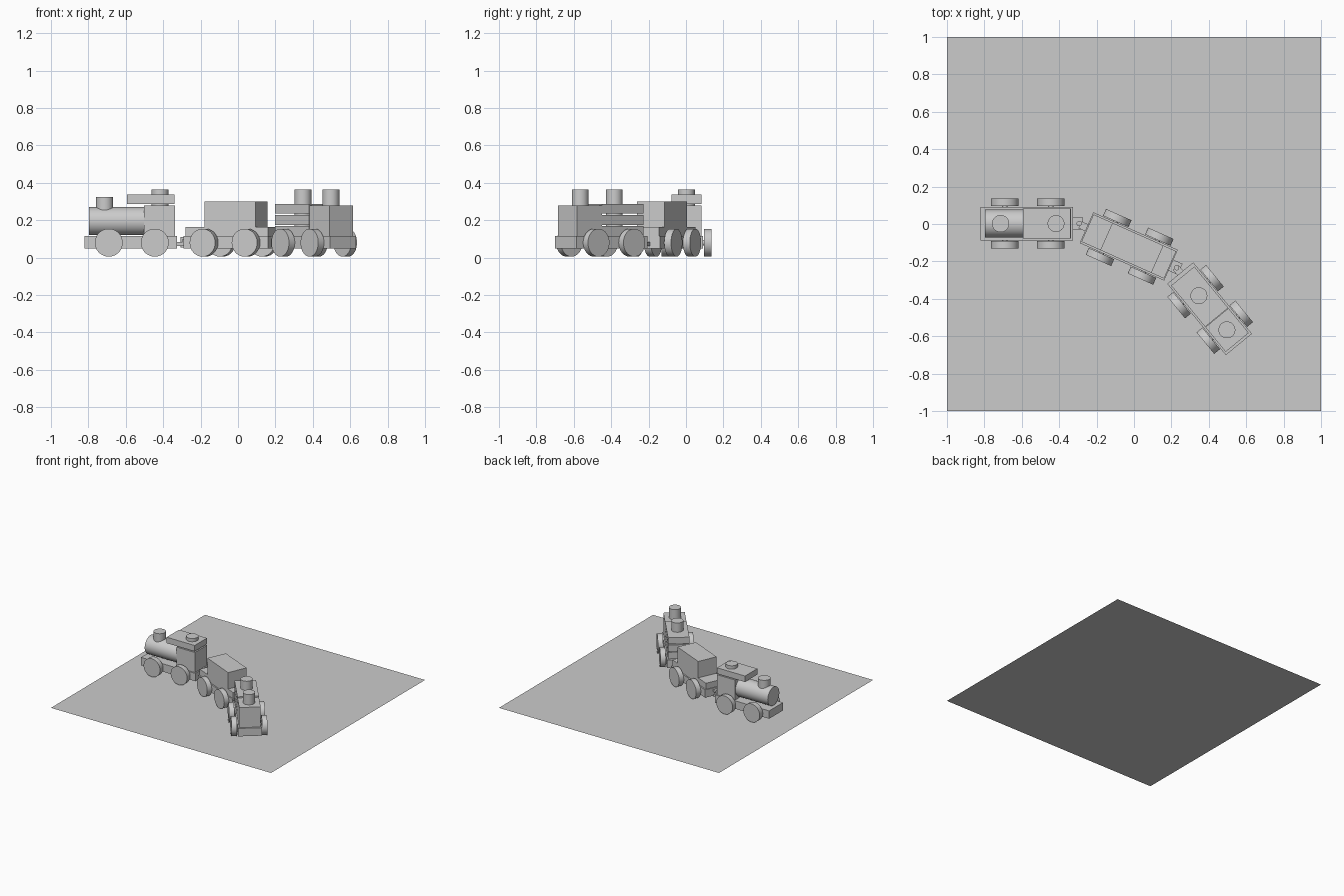
import bpy, math
from mathutils import Matrix

if "Cube" in bpy.data.objects:
    bpy.data.objects.remove(bpy.data.objects["Cube"])

grey = bpy.data.materials.new("plain_grey")
grey.diffuse_color = (0.6, 0.6, 0.6, 1)
grey.use_nodes = True
grey.node_tree.nodes["Principled BSDF"].inputs["Base Color"].default_value = grey.diffuse_color


def finish(name, car, local):
    """Name the new primitive and place it in its car's frame."""
    ob = bpy.context.object
    ob.name = name
    ob.data.materials.append(grey)
    ob.matrix_world = car @ local
    return ob


def box(name, car, x, y, z):
    """Box from (min, max) ranges in the car's frame."""
    bpy.ops.mesh.primitive_cube_add(size=1)
    mid = [(a + b) / 2 for a, b in (x, y, z)]
    size = [b - a for a, b in (x, y, z)]
    ob = finish(name, car, Matrix.Translation(mid))
    ob.data.transform(Matrix.Diagonal((*size, 1)))
    return ob


def cyl(name, car, centre, r, depth, axis="Z"):
    bpy.ops.mesh.primitive_cylinder_add(vertices=48, radius=r, depth=depth)
    bpy.ops.object.shade_smooth_by_angle(angle=math.radians(35))
    turn = {"Z": Matrix.Identity(4),
            "X": Matrix.Rotation(math.pi / 2, 4, "Y"),
            "Y": Matrix.Rotation(math.pi / 2, 4, "X")}[axis]
    return finish(name, car, Matrix.Translation(centre) @ turn)


def frame(x, y, degrees):
    return Matrix.Translation((x, y, 0)) @ Matrix.Rotation(math.radians(degrees), 4, "Z")


def undercarriage(name, car, front_link, rear_hook):
    """Chassis, axles, wheels and couplings shared by every vehicle."""
    box(name + "_chassis", car, (-.247, .247), (-.09, .09), (.05, .115))
    for end, x in (("front", -.118), ("rear", .128)):
        cyl(f"{name}_{end}_axle", car, (x, 0, .08), .014, .2, "Y")
        for side, s in (("left", -1), ("right", 1)):
            cyl(f"{name}_{end}_{side}_wheel", car, (x, s * .114, .08), .0745, .04, "Y")
    if front_link:
        box(name + "_front_link", car, (-.285, -.247), (-.02, .02), (.085, .1))
    if rear_hook:
        box(name + "_rear_hook", car, (.247, .3), (-.032, .032), (.062, .085))
        cyl(name + "_hook_pin", car, (.28, 0, .083), .014, .055)


W = (-.08, .08)  # common body width

# flat square base the train stands on
bpy.ops.mesh.primitive_plane_add(size=2)
finish("base_sheet", Matrix.Identity(4), Matrix.Identity(4))

# engine
engine = frame(-.573, .002, 0)
undercarriage("engine", engine, False, True)
cyl("boiler", engine, (-.077, 0, .195), .075, .294, "X")
cyl("chimney", engine, (-.14, 0, .282), .046, .084)
box("engine_cab", engine, (.07, .236), W, (.115, .28))
box("cab_roof", engine, (-.021, .234), W, (.288, .337))
cyl("roof_peg", engine, (.156, 0, .322), .045, .084)

# middle wagon
wagon = frame(-.028, -.12, -24)
undercarriage("wagon", wagon, True, True)
box("wagon_platform", wagon, (-.242, .242), W, (.115, .165))
box("wagon_load", wagon, (-.131, .168), W, (.165, .30))

# rear car: tall block plus a stack of planks held by pegs
tail = frame(.404, -.453, -50.6)
undercarriage("rear_car", tail, True, False)
box("rear_block", tail, (.062, .233), W, (.115, .28))
for i, z in enumerate((.115, .175, .235)):
    box(f"plank_{i + 1}", tail, (-.226, .06), W, (z, z + .053))
cyl("rear_block_peg", tail, (.146, 0, .322), .045, .084)
cyl("plank_peg", tail, (-.09, 0, .24), .045, .248)
